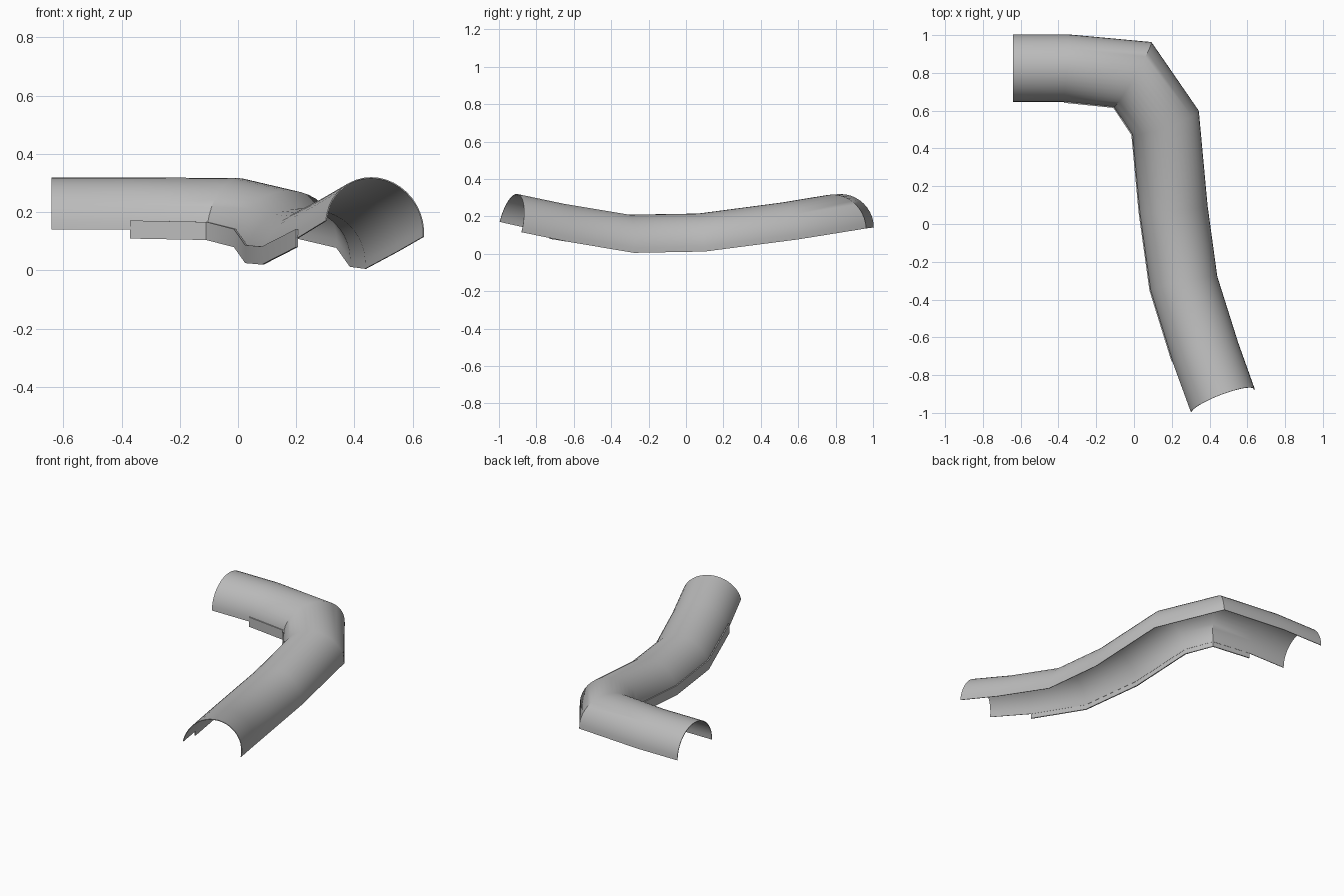
import bpy, math
from mathutils import Vector

cube = bpy.data.objects.get("Cube")
if cube:
    bpy.data.objects.remove(cube)

grey = bpy.data.materials.new("plain grey")
grey.use_nodes = True
grey.diffuse_color = (0.5, 0.5, 0.5, 1)
grey.node_tree.nodes["Principled BSDF"].inputs["Base Color"].default_value = (0.5, 0.5, 0.5, 1)

# Inner and outer rim of the half pipe at each station along the bend
STATIONS = [
    ((-0.64, 0.65, 0.14), (-0.64, 1.0, 0.14)),
    ((-0.37, 0.65, 0.14), (-0.35, 1.0, 0.14)),
    ((-0.105, 0.622, 0.135), (0.09, 0.96, 0.135)),
    ((-0.006, 0.475, 0.11), (0.338, 0.60, 0.077)),
    ((0.033, 0.06, 0.055), (0.384, 0.10, 0.012)),
    ((0.09, -0.35, 0.05), (0.436, -0.28, 0.005)),
    ((0.207, -0.727, 0.11), (0.548, -0.635, 0.065)),
    ((0.305, -0.995, 0.17), (0.635, -0.88, 0.115)),
]
rims = [(Vector(a), Vector(b)) for a, b in STATIONS]
mids = [(a + b) / 2 for a, b in rims]
ARC = 20


def sweep(name, rows, thickness, offset):
    """Skin a list of equal-length point rows and give the sheet thickness."""
    n = len(rows[0])
    faces = [(i * n + j, i * n + j + 1, (i + 1) * n + j + 1, (i + 1) * n + j)
             for i in range(len(rows) - 1) for j in range(n - 1)]
    mesh = bpy.data.meshes.new(name)
    mesh.from_pydata([p for row in rows for p in row], [], faces)
    mesh.materials.append(grey)
    obj = bpy.data.objects.new(name, mesh)
    bpy.context.collection.objects.link(obj)
    solid = obj.modifiers.new("thickness", "SOLIDIFY")
    solid.thickness = thickness
    solid.offset = offset
    bpy.ops.object.select_all(action="DESELECT")
    obj.select_set(True)
    bpy.context.view_layer.objects.active = obj
    bpy.ops.object.modifier_apply(modifier="thickness")
    bpy.ops.object.shade_smooth_by_angle(angle=math.radians(35))
    return obj


# Half-round cover: a semicircle standing on each rim-to-rim chord
cover_rows = []
for i, (inner, outer) in enumerate(rims):
    ahead, behind = mids[min(i + 1, len(mids) - 1)], mids[max(i - 1, 0)]
    half = (outer - inner) / 2
    up = half.cross(behind - ahead).normalized()
    if up.z < 0:
        up.negate()
    height = min(half.length, 0.178)
    cover_rows.append([mids[i] - half * math.cos(math.pi * k / ARC)
                       + up * height * math.sin(math.pi * k / ARC)
                       for k in range(ARC + 1)])
sweep("half_pipe_cover", cover_rows, 0.004, -1)

# Upright lip strip along the inner rim, short of both ends
lip_rows = []
for inner, outer in rims[1:-1]:
    side = (inner - outer).normalized() * 0.005
    lip_rows.append([inner + side + Vector((0, 0, dz)) for dz in (-0.031, 0.031)])
sweep("inner_lip", lip_rows, 0.007, 0)
